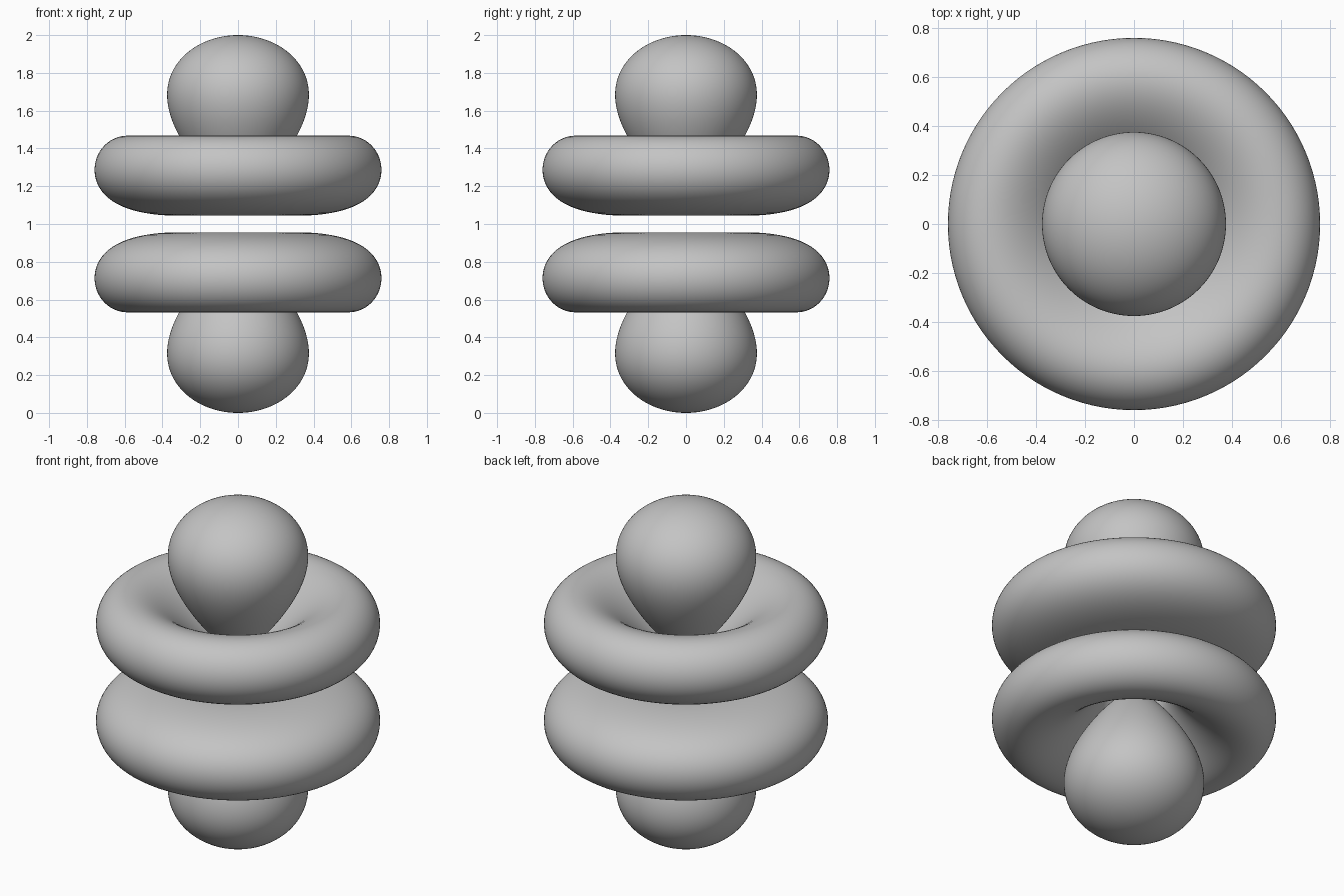
import bpy
import bmesh
from math import cos, exp, pi, radians, sin
from mathutils import Vector

cube = bpy.data.objects.get("Cube")
if cube:
    bpy.data.objects.remove(cube, do_unlink=True)

# Single plain grey material
grey = bpy.data.materials.new("plain grey")
grey.use_nodes = True
grey.diffuse_color = (0.55, 0.55, 0.55, 1)
grey.node_tree.nodes["Principled BSDF"].inputs["Base Color"].default_value = grey.diffuse_color

# Level surface: RADIAL(r) * angular(theta) = LEVEL, reaching r = 1 on the axis
POWER, DECAY = 4, 0.1105
PEAK = POWER * DECAY
CENTRE_Z = 1.0


def radial(r):
    return r ** POWER * exp(-r / DECAY)


def angular(theta):
    c = cos(theta)
    return abs(5 * c ** 3 - 3 * c)


LEVEL = 2 * radial(1.0)


def bisect(func, inside, outside):
    """Find where func drops to zero between an inside and an outside point."""
    for _ in range(45):
        mid = (inside + outside) / 2
        if func(mid) > 0:
            inside = mid
        else:
            outside = mid
    return (inside + outside) / 2


def edge_angle(inside, outside):
    return bisect(lambda t: angular(t) * radial(PEAK) - LEVEL, inside, outside)


def surface_point(theta, outer):
    r = bisect(lambda q: angular(theta) * radial(q) - LEVEL, PEAK, 1.2 if outer else 0.0)
    return Vector((r * sin(theta), 0, r * cos(theta)))


def revolve(name, profile, closed, side, steps=112):
    """Spin a profile about the z axis, above (side 1) or below (side -1) the middle."""
    bm = bmesh.new()
    verts = [bm.verts.new((p.x, 0, p.z * side)) for p in profile]
    pairs = list(zip(verts, verts[1:]))
    if closed:
        pairs.append((verts[-1], verts[0]))
    edges = [bm.edges.new(pair) for pair in pairs]
    bmesh.ops.spin(bm, geom=verts + edges, cent=(0, 0, 0), axis=(0, 0, 1),
                   angle=2 * pi, steps=steps, use_duplicate=False)
    bmesh.ops.remove_doubles(bm, verts=bm.verts, dist=1e-5)
    bmesh.ops.recalc_face_normals(bm, faces=bm.faces)
    mesh = bpy.data.meshes.new(name)
    bm.to_mesh(mesh)
    bm.free()
    mesh.materials.append(grey)
    mesh.shade_smooth()
    obj = bpy.data.objects.new(name, mesh)
    obj.location.z = CENTRE_Z
    bpy.context.collection.objects.link(obj)


# Teardrop lobe profile: from the far tip, round the side, to the inner tip
COUNT = 40
lobe_edge = edge_angle(0, radians(39.2))
angles = [lobe_edge * sin(pi / 2 * i / COUNT) for i in range(COUNT + 1)]
lobe = [surface_point(t, True) for t in angles]
lobe += [surface_point(t, False) for t in reversed(angles[:-1])]

# Ring profile: a closed loop, out along the far side and back along the near side
low, high = edge_angle(radians(63), radians(39.3)), edge_angle(radians(63), radians(90))
ring = []
for i in range(2 * COUNT):
    turn = pi * i / COUNT
    theta = (low + high) / 2 - (high - low) / 2 * cos(turn)
    ring.append(surface_point(theta, turn < pi))

for prefix, side in (("upper", 1), ("lower", -1)):
    revolve(prefix + "_lobe", lobe, False, side)
    revolve(prefix + "_ring", ring, True, side)
